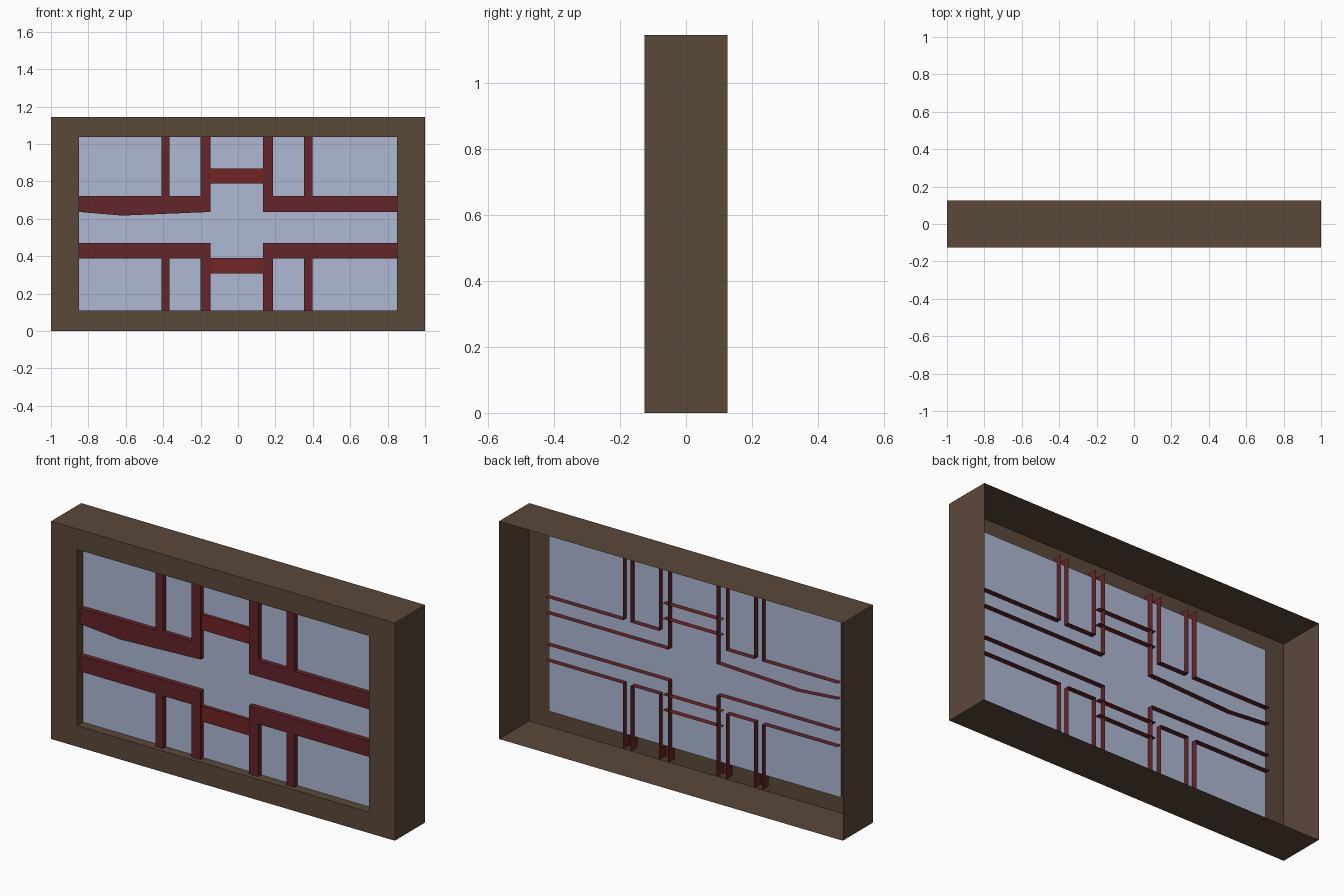
import bpy, bmesh

if "Cube" in bpy.data.objects:
    bpy.data.objects.remove(bpy.data.objects["Cube"])

FRONT, BACK = -0.125, 0.125      # frame depth
GLASS_Y = -0.075                 # pane plane
BAR_FRONT, BAR_BACK = -0.10, -0.045


def material(name, rgb):
    m = bpy.data.materials.new(name)
    m.diffuse_color = (*rgb, 1)
    m.use_nodes = True
    m.node_tree.nodes["Principled BSDF"].inputs["Base Color"].default_value = m.diffuse_color
    return m


wood = material("brown_wood", (0.105, 0.065, 0.042))
red = material("dark_red", (0.125, 0.018, 0.023))
bright = material("bright_red", (0.17, 0.018, 0.018))
blue = material("pane_blue", (0.42, 0.48, 0.65))


def finish(bm, name, mat):
    me = bpy.data.meshes.new(name)
    bm.to_mesh(me)
    bm.free()
    me.materials.append(mat)
    ob = bpy.data.objects.new(name, me)
    bpy.context.collection.objects.link(ob)
    return ob


def rect(x0, x1, z0, z1):
    return [(x0, z0), (x1, z0), (x1, z1), (x0, z1)]


def channel(name, pts, mat, y0, y1, is_open):
    """Front face plus side walls running back; is_open(a, b) skips end walls."""
    bm = bmesh.new()
    f = [bm.verts.new((x, y0, z)) for x, z in pts]
    b = [bm.verts.new((x, y1, z)) for x, z in pts]
    face = bm.faces.new(f)
    n = len(pts)
    for i in range(n):
        j = (i + 1) % n
        if not is_open(pts[i], pts[j]):
            bm.faces.new((f[j], f[i], b[i], b[j]))
    bm.normal_update()
    if face.normal.y > 0:
        bmesh.ops.reverse_faces(bm, faces=bm.faces[:])
    return finish(bm, name, mat)


# Window frame: open-backed shell, front border and inner lip
bm = bmesh.new()
outer = rect(-1, 1, 0, 1.145)
inner = rect(-0.85, 0.85, 0.11, 1.037)
rings = [[bm.verts.new((x, y, z)) for x, z in r]
         for r, y in ((outer, BACK), (outer, FRONT), (inner, FRONT), (inner, GLASS_Y))]
faces = []
for a, b in zip(rings, rings[1:]):
    for i in range(4):
        j = (i + 1) % 4
        faces.append(bm.faces.new((a[i], a[j], b[j], b[i])))
bm.normal_update()
if faces[4].normal.y > 0:
    bmesh.ops.reverse_faces(bm, faces=faces)
finish(bm, "window_frame", wood)

# Glass pane
bm = bmesh.new()
bm.faces.new([bm.verts.new((x, GLASS_Y, z)) for x, z in inner])
finish(bm, "glass_pane", blue)

# Four lattice corners: a horizontal rail with two uprights each
CX, CZ, TOP = -0.006, 0.5535, 0.512


def lattice_end(a, b):
    at_side = abs(a[0]) > 0.84 and abs(b[0]) > 0.84
    at_top = abs(a[1] - CZ) > 0.5 and abs(b[1] - CZ) > 0.5
    return at_side or at_top


for sx, side in ((-1, "left"), (1, "right")):
    for sz, level in ((-1, "lower"), (1, "upper")):
        prof = [(0.404, 0.167), (0.404, TOP), (0.359, TOP), (0.359, 0.167),
                (0.194, 0.167), (0.194, TOP), (0.141, TOP), (0.141, 0.083)]
        pts = [(CX + sx * x, CZ + sz * z) for x, z in prof]
        if sx < 0 and sz > 0:
            pts.append((-0.618, 0.617))      # sagging edge of one rail
        pts += [(sx * 0.85, CZ + sz * 0.083), (sx * 0.85, CZ + sz * 0.167)]
        channel(f"lattice_{level}_{side}", pts, red, BAR_FRONT, BAR_BACK, lattice_end)

# Short crossbars between the inner uprights
for level, z0 in (("lower", 0.308), ("upper", 0.789)):
    channel(f"crossbar_{level}", rect(-0.17, 0.168, z0, z0 + 0.081), bright,
            -0.092, BAR_BACK, lambda a, b: a[0] == b[0])
